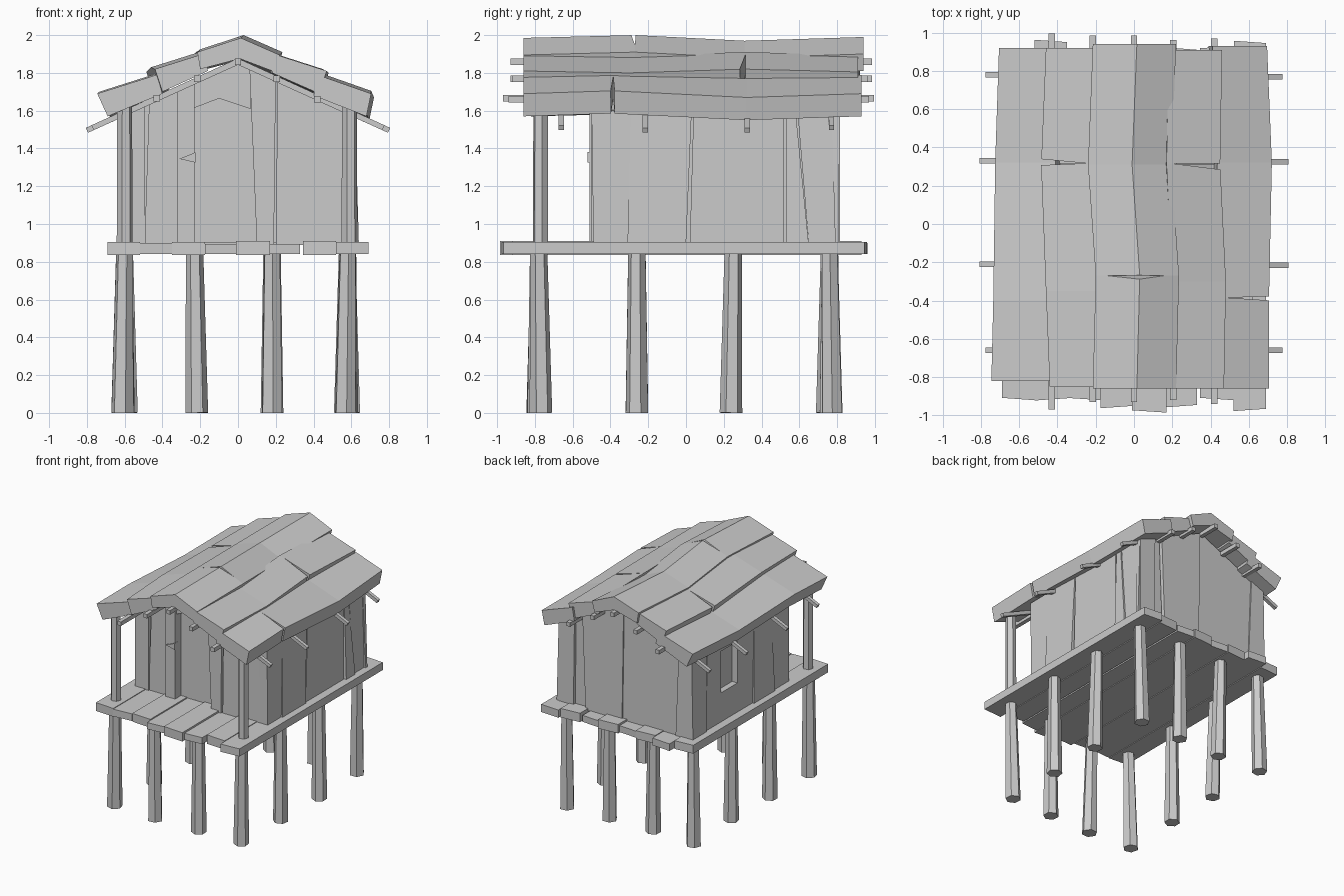
import bpy, bmesh, math
from mathutils import Vector


def loft(name, rings):
    """Closed solid skinned through matching rings of 3D points."""
    bm = bmesh.new()
    vs = [[bm.verts.new(p) for p in r] for r in rings]
    n = len(vs[0])
    for a, b in zip(vs, vs[1:]):
        for i in range(n):
            j = (i + 1) % n
            bm.faces.new((a[i], a[j], b[j], b[i]))
    bm.faces.new(vs[0][::-1])
    bm.faces.new(vs[-1])
    bmesh.ops.recalc_face_normals(bm, faces=bm.faces)
    me = bpy.data.meshes.new(name)
    bm.to_mesh(me)
    bm.free()
    ob = bpy.data.objects.new(name, me)
    bpy.context.collection.objects.link(ob)
    return ob


def prism(name, pts, axis, a, b):
    """Extrude a 2D outline along x, y or z from a to b."""
    put = {'x': lambda p, t: (t, p[0], p[1]),
           'y': lambda p, t: (p[0], t, p[1]),
           'z': lambda p, t: (p[0], p[1], t)}[axis]
    return loft(name, [[put(p, t) for p in pts] for t in (a, b)])


def pole(name, p, q, r1, r2, sides=6, turn=0.0):
    p, q = Vector(p), Vector(q)
    rot = (q - p).to_track_quat('Z', 'Y')
    ang = [turn + 2 * math.pi * i / sides for i in range(sides)]
    ring = lambda c, r: [c + rot @ Vector((r * math.cos(t), r * math.sin(t), 0)) for t in ang]
    return loft(name, [ring(p, r1), ring(q, r2)])


# Stilts around the edge of a 4 x 4 grid
XS, YS = (-0.60, -0.23, 0.18, 0.58), (-0.78, -0.26, 0.25, 0.76)
for i, x in enumerate(XS):
    for j, y in enumerate(YS):
        if i in (0, 3) or j in (0, 3):
            s = 0.012 * ((i * 2 + j) % 3 - 1)
            pole("stilt", (x + s, y - s, 0), (x, y, 0.86), 0.06, 0.046, 6, 0.3 * i + 0.5 * j)

# Porch posts
for x in (-0.60, 0.59):
    pole("porch_post", (x, -0.77, 0.88), (x, -0.77, 1.64), 0.043, 0.04, 6, 0.2)

# Deck boards: left, right, front end, back end, top
DECK = [(-0.69, -0.52, -0.92, 0.90, 0.905), (-0.52, -0.35, -0.91, 0.95, 0.90),
        (-0.35, -0.175, -0.92, 0.92, 0.905), (-0.175, -0.01, -0.95, 0.90, 0.895),
        (-0.01, 0.17, -0.985, 0.93, 0.91), (0.17, 0.328, -0.945, 0.91, 0.895),
        (0.345, 0.52, -0.92, 0.93, 0.91), (0.52, 0.69, -0.965, 0.945, 0.905)]
for k, (l, r, f, b, t) in enumerate(DECK):
    s = 0.012 * (-1) ** k
    prism("deck_board", [(l, f + s), (r, f), (r - 0.001, b), (l + 0.001, b - s)], 'z',
          0.835 + 0.005 * (k % 2), t)


def gable(x):
    return 1.875 - 0.46 * abs(x)


# Hut core behind the planks
prism("hut_core", [(-0.57, 0.9), (0.57, 0.9), (0.57, gable(0.57) - 0.01), (0, gable(0) - 0.01),
                   (-0.57, gable(0.57) - 0.01)], 'y', -0.43, 0.75)


def end_plank(name, b0, b1, t0, t1, y0, y1, z=0.89):
    """Plank on a gable end, cut to the roof slope."""
    top = [(t1, gable(t1))] + ([(0, gable(0))] if t0 < 0 < t1 else []) + [(t0, gable(t0))]
    prism(name, [(b0, z), (b1, z)] + top, 'y', y0, y1)


# Front planks, leaving the doorway open
for b0, b1, t0, t1, y in [(-0.62, -0.49, -0.62, -0.495, -0.49), (-0.495, -0.31, -0.47, -0.32, -0.48),
                          (-0.32, -0.23, -0.32, -0.23, -0.51), (0.10, 0.19, 0.06, 0.20, -0.50),
                          (0.20, 0.62, 0.21, 0.62, -0.49)]:
    end_plank("front_plank", b0, b1, t0, t1, y, -0.42)
prism("door_lintel", [(-0.23, 1.615), (-0.10, 1.665), (0.065, 1.61), (0.07, gable(0.07)),
                      (0, gable(0)), (-0.23, gable(0.23))], 'y', -0.49, -0.42)
prism("door_splinter", [(-0.31, 1.345), (-0.225, 1.38), (-0.225, 1.325)], 'y', -0.522, -0.48)

# Back planks
for b0, b1, t0, t1, y in [(-0.62, -0.47, -0.62, -0.50, 0.81), (-0.475, 0.04, -0.505, 0.02, 0.80),
                          (0.03, 0.37, 0.015, 0.40, 0.81), (0.38, 0.48, 0.41, 0.47, 0.79),
                          (0.48, 0.62, 0.47, 0.62, 0.815)]:
    end_plank("back_plank", b0, b1, t0, t1, 0.74, y)


def side_plank(s, b0, b1, t0, t1, lean, z0=0.89, z1=1.60):
    """Plank on a long side; outer face leans a little."""
    ring = lambda x, d: [(s * x, b0, z0), (s * x, b1, z0), (s * (x + d), t1, z1), (s * (x + d), t0, z1)]
    loft("side_plank", [ring(0.55, 0), ring(0.62 + lean, -lean)])


# Right side
for p in [(-0.49, -0.31, -0.50, -0.29, 0.0), (-0.31, 0.0, -0.29, 0.03, 0.012), (0.02, 0.52, 0.04, 0.52, 0.0),
          (0.53, 0.65, 0.53, 0.58, 0.02), (0.65, 0.80, 0.59, 0.77, 0.005), (0.79, 0.81, 0.77, 0.81, 0.02)]:
    side_plank(1, *p)
# Left side, with window opening
for p in [(-0.49, -0.28, -0.49, -0.25, 0.0), (-0.28, 0.0, -0.25, -0.02, 0.015), (0.0, 0.20, -0.02, 0.20, 0.0),
          (0.20, 0.42, 0.20, 0.42, 0.0, 0.89, 1.15), (0.20, 0.42, 0.20, 0.42, 0.0, 1.50, 1.60),
          (0.42, 0.62, 0.42, 0.60, 0.0), (0.63, 0.81, 0.61, 0.81, 0.012)]:
    side_plank(-1, *p)

# Rafters sticking out below the eaves
for s, ends in ((-1, (-0.66, -0.21, 0.33, 0.78)), (1, (-0.66, -0.215, 0.325, 0.77))):
    for k, y in enumerate(ends):
        x = 0.80 if k in (1, 2) else 0.77
        pole("rafter", (0, y, 1.86), (s * x, y, 1.86 - 0.455 * x), 0.022, 0.02, 4, math.pi / 4)

# Purlins running front to back
for x, z, f, b in [(-0.43, 1.665, -0.97, 0.995), (-0.215, 1.77, -0.93, 0.985), (0, 1.86, -0.93, 0.985),
                   (0.205, 1.77, -0.92, 0.96), (0.42, 1.66, -0.94, 0.97)]:
    pole("purlin", (x, f, z), (x, b, z), 0.024, 0.024, 4, math.pi / 4)


def roof_board(name, section, stations):
    return loft(name, [[(x + dx, y, z + dz) for x, z in section] for y, dx, dz in stations])


# Roof boards: cross-section, then stations (y, x shift, z shift)
ridge = roof_board("ridge_board", [(-0.215, 1.925), (0.015, 2.0), (0.22, 1.91), (0.195, 1.82),
                                   (0.01, 1.89), (-0.20, 1.835)],
                   [(-0.86, 0, -0.015), (-0.27, 0.015, 0), (0.31, -0.025, -0.03), (0.94, 0, -0.01)])
left_mid = roof_board("roof_board_left_upper", [(-0.46, 1.82), (-0.19, 1.905), (-0.18, 1.81), (-0.42, 1.70)],
                      [(-0.85, 0.02, 0), (-0.35, 0.0, 0.01), (0.31, -0.025, -0.015), (0.92, 0, 0)])
right_mid = roof_board("roof_board_right_upper", [(0.47, 1.81), (0.19, 1.90), (0.18, 1.80), (0.43, 1.69)],
                       [(-0.86, 0, 0), (-0.3, 0.01, -0.01), (0.31, -0.02, 0.01), (0.91, -0.01, -0.005)])
left_low = roof_board("roof_board_left_eave", [(-0.735, 1.69), (-0.42, 1.79), (-0.39, 1.69), (-0.68, 1.57)],
                      [(-0.82, -0.01, 0), (-0.4, 0, 0.01), (0.32, 0.01, -0.02), (0.92, 0.03, 0)])
right_low = roof_board("roof_board_right_eave", [(0.705, 1.69), (0.42, 1.79), (0.40, 1.68), (0.68, 1.57)],
                       [(-0.86, 0, 0), (-0.39, 0, 0.015), (0.32, 0.015, -0.02), (0.93, -0.01, 0)])


# Cracks cut into the roof boards
def crack(board, cutter):
    cutter.hide_render = True
    cutter.display_type = 'WIRE'
    m = board.modifiers.new("crack", 'BOOLEAN')
    m.operation, m.solver, m.object = 'DIFFERENCE', 'EXACT', cutter


crack(ridge, prism("ridge_crack_cutter", [(-0.265, 2.05), (-0.305, 2.05), (-0.27, 1.945)], 'x', -0.17, 0.19))
crack(left_mid, prism("left_crack_cutter", [(-0.55, 0.345), (-0.25, 0.317), (-0.55, 0.305)], 'z', 1.6, 2.1))
crack(right_mid, prism("right_crack_cutter", [(0.55, 0.272), (0.21, 0.315), (0.55, 0.315)], 'z', 1.6, 2.1))
crack(right_low, prism("eave_crack_cutter", [(0.80, -0.405), (0.49, -0.385), (0.80, -0.375)], 'z', 1.5, 2.1))
